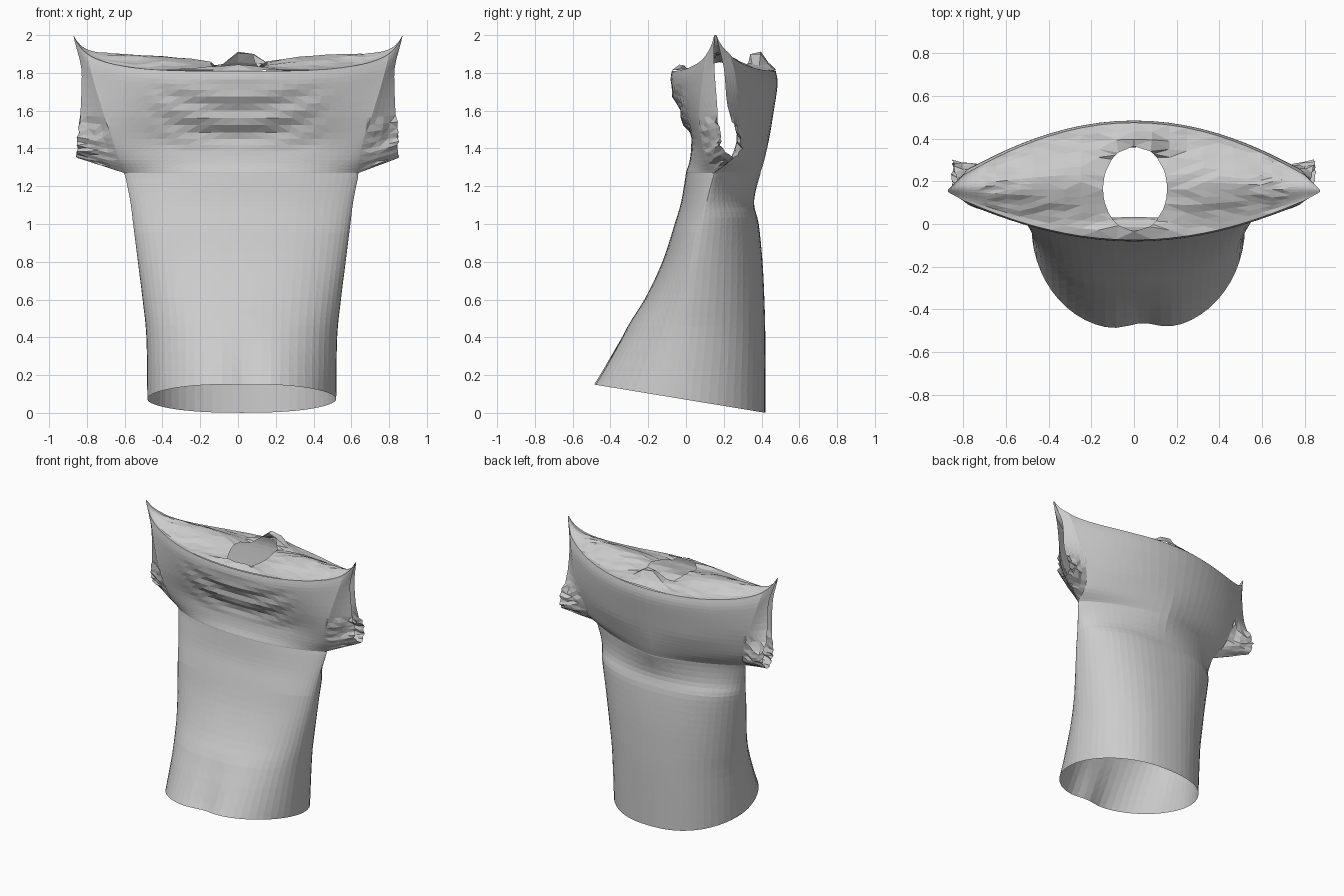
import bpy, bmesh, math, random

random.seed(4)
if "Cube" in bpy.data.objects:
    bpy.data.objects.remove(bpy.data.objects["Cube"], do_unlink=True)

fabric = bpy.data.materials.new("grey fabric")
fabric.use_nodes = True
GREY = (0.6, 0.6, 0.6, 1)
fabric.diffuse_color = GREY
fabric.node_tree.nodes["Principled BSDF"].inputs["Base Color"].default_value = GREY

COLS, SLEEVE, SUB, TOP = 30, 4, 4, 14

# height, torso half width, front y, front side y, back side y, back y,
# cuff x, cuff front y, cuff back y
BODY = [
    (0.07, 0.50, -0.50, -0.02, -0.02, 0.42, 0.50, 0, 0),
    (0.40, 0.505, -0.345, 0.02, 0.02, 0.42, 0.505, 0, 0),
    (0.60, 0.525, -0.22, 0.04, 0.04, 0.415, 0.525, 0, 0),
    (0.80, 0.55, -0.125, 0.06, 0.06, 0.405, 0.55, 0, 0),
    (1.00, 0.575, -0.06, 0.09, 0.09, 0.385, 0.575, 0, 0),
    (1.12, 0.59, -0.025, 0.11, 0.11, 0.36, 0.59, 0, 0),
    (1.27, 0.62, 0.0, 0.15, 0.15, 0.395, 0.62, 0, 0),
]
CHEST = [
    (1.275, 0.625, 0.0, 0.15, 0.15, 0.395, 0.85, 0.25, 0.25),
    (1.34, 0.64, 0.02, 0.11, 0.23, 0.415, 0.85, 0.19, 0.295),
    (1.45, 0.665, 0.025, 0.08, 0.27, 0.44, 0.845, 0.175, 0.28),
    (1.60, 0.72, -0.04, 0.07, 0.28, 0.465, 0.832, 0.165, 0.22),
    (1.74, 0.775, -0.08, 0.09, 0.26, 0.485, 0.83, 0.15, 0.20),
    (1.81, 0.80, -0.075, 0.11, 0.23, 0.475, 0.872, 0.15, 0.16),
]


def lerp(a, b, t):
    return a + (b - a) * t


def clamp(t):
    return max(0.0, min(1.0, t))


def smooth_rows(keys):
    """Spline through the key rows."""
    result = []
    for i in range(len(keys) - 1):
        k = [keys[max(0, min(len(keys) - 1, i + d))] for d in (-1, 0, 1, 2)]
        for j in range(SUB):
            t = j / SUB
            result.append([b + 0.5 * t * (c - a + t * (2 * a - 5 * b + 4 * c - d
                           + t * (3 * (b - c) + d - a))) for a, b, c, d in zip(*k)])
    return result + [list(keys[-1])]


rows = smooth_rows(BODY) + smooth_rows(CHEST)

# columns: -1..1 cross the torso, 1..2 run out along each sleeve
torso = [math.sin(math.pi * (i / COLS - 0.5)) for i in range(COLS + 1)]
arm = [1 + (i + 1) / SLEEVE for i in range(SLEEVE)]
columns = [-u for u in reversed(arm)] + torso + arm


def cloth_point(row, col, back):
    """Point on the front or back panel, round at the hem and draped at the chest."""
    z, w, yf, sf, sb, yb, cx, cf, cb = row
    u = max(-1.0, min(1.0, col))
    out = max(0.0, abs(col) - 1) if cx > w + 0.01 else 0
    edge, middle, cuff = (sb, yb, cb) if back else (sf, yf, cf)
    if back:
        drape = clamp((z - 1.05) / 0.45)
        power = 2.4 - 0.4 * drape - 0.8 * math.sin(math.pi * drape)
    else:
        drape = clamp((z - 0.95) / 0.65)
        power = 2.4 - 0.4 * drape
    bow = max(0, 1 - abs(u) ** power) ** lerp(0.53, 1.05, drape)
    y = lerp(lerp(edge, middle, bow), cuff, out)
    x = u * w + math.copysign(out * (cx - w), col)
    x += 0.02 * clamp((1.4 - z) / 0.15) * (1 - out)
    if not back:
        # hanging folds across the chest
        folds = clamp((z - 1.38) / 0.1) * clamp((1.76 - z) / 0.1) * max(0, 1 - 2 * u * u)
        y += 0.012 * folds * math.sin((z - 0.6 * x * x) * 44)
        # soft dent in the middle of the hem
        y += 0.035 * math.exp(-((x - 0.04) / 0.1) ** 2) * clamp((0.5 - z) / 0.4)
    # slanted hem, drooping sleeves and raised shoulder tips
    top = clamp((z - 1.55) / 0.26)
    low = clamp((0.4 - z) / 0.33)
    droop = 0.075 * out * clamp((1.6 - z) / 0.33)
    r = abs(x) / 0.872
    z += top * (0.11 * r ** 4 + 0.08 * r ** 20) - 0.165 * y * low + droop
    return (x, y, z)


bm = bmesh.new()


def add_grid(points):
    grid = [[bm.verts.new(p) for p in line] for line in points]
    for lo, hi in zip(grid, grid[1:]):
        for i in range(len(lo) - 1):
            bm.faces.new((lo[i], lo[i + 1], hi[i + 1], hi[i]))
    return grid


# front and back panels, open at hem and sleeves
front_pts = [[cloth_point(r, u, False) for u in columns] for r in rows]
back_pts = [[cloth_point(r, u, True) for u in columns] for r in rows]
add_grid(front_pts)
add_grid([line[::-1] for line in back_pts])


# roof-like shoulder yoke with a raised collar at the back of the neck
def yoke_point(f, b, s):
    x, y, z = (lerp(p, q, s) for p, q in zip(f, b))
    r = abs(x) / 0.872
    z += 0.3 * math.sin(math.pi * s) ** 2 * r * max(0, 1 - r)
    z += 0.12 * math.exp(-((x - 0.03) / 0.1) ** 2 - ((y - 0.38) / 0.06) ** 2)
    z += 0.035 * math.exp(-(x / 0.2) ** 2 - ((y + 0.03) / 0.03) ** 2)
    if 0 < s < 1 and r < 0.8:
        z += random.uniform(-0.005, 0.005)
    return (x, y, z)


yoke = add_grid([[yoke_point(f, b, j / TOP) for f, b in
                  zip(front_pts[-1], back_pts[-1])] for j in range(TOP + 1)])

# neck opening: remove the inside and pull the rim onto an oval
NX, NY, RX, RY = 0.005, 0.165, 0.15, 0.2


def reach(p):
    return math.hypot((p.x - NX) / RX, (p.y - NY) / RY)


yoke_verts = {v for line in yoke for v in line}
hole = [f for f in bm.faces if all(v in yoke_verts for v in f.verts)
        and reach(f.calc_center_median()) < 1]
rim = {v for f in hole for v in f.verts}
bmesh.ops.delete(bm, geom=hole, context='FACES')
for v in rim:
    if v.is_valid and v.link_faces:
        k = reach(v.co)
        v.co.x = NX + (v.co.x - NX) / k
        v.co.y = NY + (v.co.y - NY) / k

# weld panels together and drop the collapsed sleeve columns below the armpits
bmesh.ops.remove_doubles(bm, verts=bm.verts, dist=0.002)
bmesh.ops.dissolve_degenerate(bm, edges=bm.edges, dist=0.001)

# crumpled cloth at the lower part of each sleeve
for v in bm.verts:
    if abs(v.co.x) > 0.68 and 1.3 < v.co.z < 1.56:
        v.co.y += random.uniform(-0.01, 0.01)
        v.co.x += random.uniform(-0.008, 0.008)
bmesh.ops.triangulate(bm, faces=bm.faces)

mesh = bpy.data.meshes.new("shirt")
bm.to_mesh(mesh)
bm.free()
mesh.materials.append(fabric)
shirt = bpy.data.objects.new("shirt", mesh)
bpy.context.collection.objects.link(shirt)
